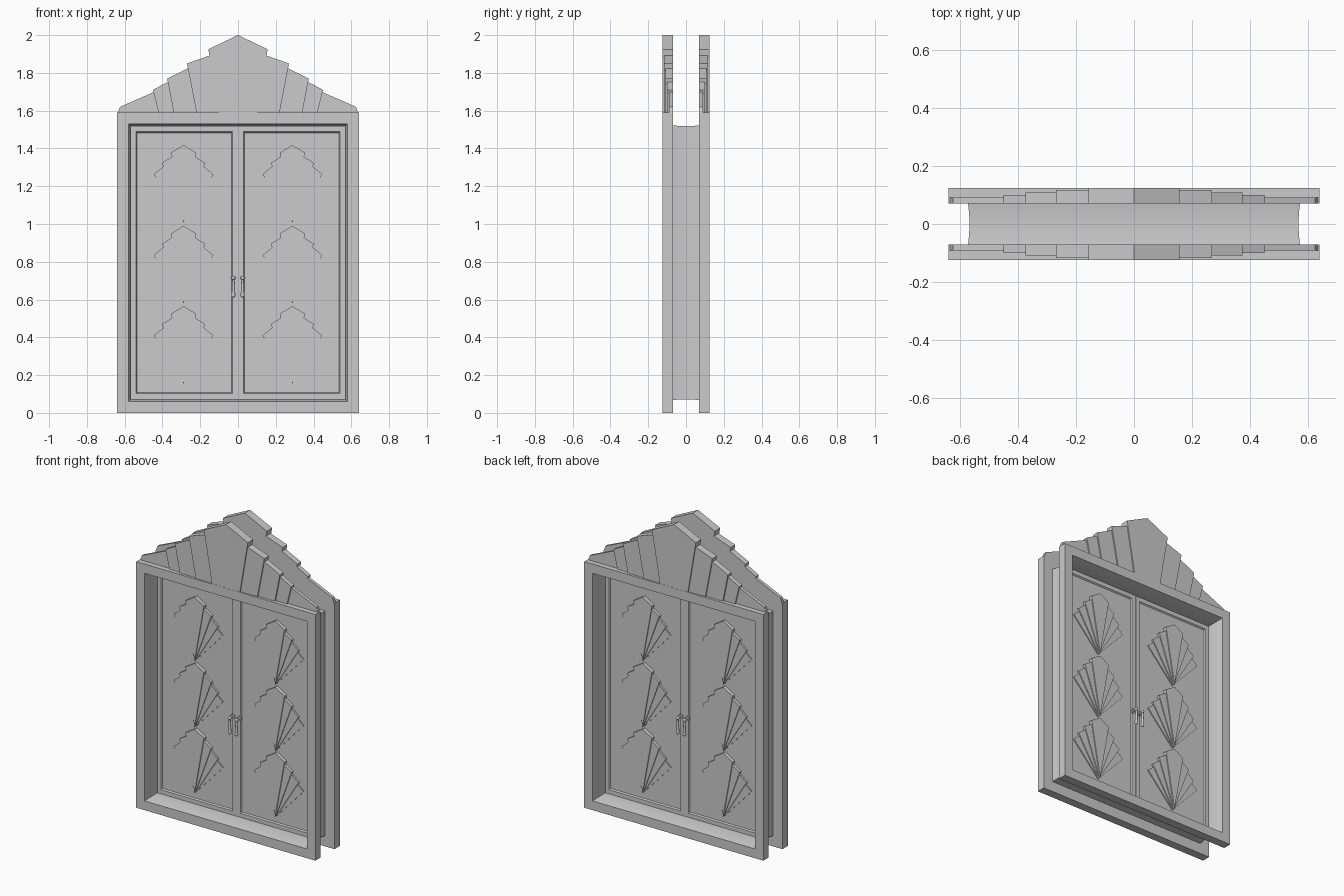
import bpy, bmesh, math
from mathutils import Matrix, Vector

cube = bpy.data.objects.get("Cube")
if cube:
    bpy.data.objects.remove(cube)

grey = bpy.data.materials.new("plain_grey")
grey.use_nodes = True
grey.diffuse_color = (0.6, 0.6, 0.6, 1)
grey.node_tree.nodes["Principled BSDF"].inputs["Base Color"].default_value = (0.6, 0.6, 0.6, 1)


def finish(name, bm, smooth=False):
    bmesh.ops.recalc_face_normals(bm, faces=bm.faces)
    mesh = bpy.data.meshes.new(name)
    bm.to_mesh(mesh)
    bm.free()
    mesh.materials.append(grey)
    ob = bpy.data.objects.new(name, mesh)
    bpy.context.collection.objects.link(ob)
    if smooth:
        bpy.ops.object.select_all(action='DESELECT')
        ob.select_set(True)
        bpy.context.view_layer.objects.active = ob
        bpy.ops.object.shade_smooth_by_angle(angle=math.radians(40))
    return ob


def add_prism(bm, outline, y0, y1):
    """Extrude an (x, z) outline between two depths."""
    a = [bm.verts.new((x, y0, z)) for x, z in outline]
    b = [bm.verts.new((x, y1, z)) for x, z in outline]
    bm.faces.new(a)
    bm.faces.new(b)
    n = len(a)
    for i in range(n):
        j = (i + 1) % n
        bm.faces.new((a[i], a[j], b[j], b[i]))


def mirrored(outline):
    return [(-x, z) for x, z in outline]


def blend(p, q, t):
    return tuple(Vector(p).lerp(Vector(q), t))


WIDTH, HEIGHT, FACE, BACK = 0.64, 1.59, 0.125, 0.07

# Frame: two flat borders joined by a bowed lining, swept round a rectangle
def lining(y, extra=0):
    return (0.075 - 0.015 * (y / FACE) ** 2 - extra, y)

steps = 12
profile = [lining(-FACE + 2 * FACE * i / steps) for i in range(steps + 1)]
profile += [(0, FACE), (0, BACK)]
profile += [lining(BACK - 2 * BACK * i / steps, 0.003) for i in range(steps + 1)]
profile += [(0, -BACK), (0, -FACE)]
bm = bmesh.new()
rings = []
for sx, top in ((-1, 0), (1, 0), (1, 1), (-1, 1)):
    rings.append([bm.verts.new((sx * (WIDTH - t), y, HEIGHT - t if top else t))
                  for t, y in profile])
n = len(profile)
for c in range(4):
    r, q = rings[c], rings[(c + 1) % 4]
    for i in range(n):
        j = (i + 1) % n
        bm.faces.new((r[i], r[j], q[j], q[i]))
finish("door_frame", bm, smooth=True)

# Door leaves with a sunken panel on both faces
DOOR, SUNK = 0.016, 0.008
for side, sx in (("left", 1), ("right", -1)):
    bm = bmesh.new()
    outline = [(0.001, 0.074), (0.568, 0.074), (0.568, 1.516), (0.001, 1.516)]
    add_prism(bm, [(sx * x, z) for x, z in outline], -DOOR, DOOR)
    bmesh.ops.recalc_face_normals(bm, faces=bm.faces)
    big = [f for f in bm.faces if abs(f.normal.y) > 0.9]
    bmesh.ops.inset_individual(bm, faces=big, thickness=0.039)
    bmesh.ops.inset_individual(bm, faces=big, thickness=0.009, depth=-SUNK)
    finish(side + "_door_leaf", bm)

# Fan ornaments: stepped blades spreading from a point
fan_edges = [(0.066, 0.37), (0.114, 0.315), (0.158, 0.255), (0.19, 0.205)]
fan_heights = [0.024, 0.018, 0.012, 0.006]


def fan(name, cx, base, sy):
    bm = bmesh.new()
    e = fan_edges[0]
    blades = [([(0, 0), e, (0, 0.41), (-e[0], e[1])], fan_heights[0])]
    for inner, outer, h in zip(fan_edges, fan_edges[1:], fan_heights[1:]):
        blade = [(0, 0), outer, blend(inner, (0, 0), 0.06)]
        blades += [(blade, h), (mirrored(blade), h)]
    floor = DOOR - SUNK
    for blade, h in blades:
        add_prism(bm, [(cx + x, base + z) for x, z in blade],
                  sy * (floor - 0.002), sy * (floor + h))
    finish(name, bm)


# Stepped crest above the frame
crest_tops = [(0.157, 1.925), (0.27, 1.85), (0.375, 1.77), (0.45, 1.71), (0.625, 1.62)]
crest_feet = [(x, HEIGHT) for x in (0.10, 0.22, 0.34, 0.42, 0.635)]
crest_depths = [0.124, 0.117, 0.109, 0.1, 0.091]


def crest(name, sy):
    bm = bmesh.new()
    t, f = crest_tops[0], crest_feet[0]
    centre = [f, t, (0, 2.0), (-t[0], t[1]), (-f[0], f[1])]
    add_prism(bm, centre, sy * BACK, sy * crest_depths[0])
    for i in range(1, len(crest_tops)):
        start = blend(crest_tops[i - 1], crest_feet[i - 1], 0.1)
        blade = [crest_feet[i - 1], crest_feet[i], crest_tops[i], start]
        for outline in (blade, mirrored(blade)):
            add_prism(bm, outline, sy * BACK, sy * crest_depths[i])
    finish(name, bm)


# Handles: round rose, short stem and a hanging grip
def handle(name, cx, sy):
    bm = bmesh.new()
    turn = Matrix.Rotation(math.pi / 2, 4, 'X')

    def rod(r1, r2, length, place, flat):
        m = Matrix.Translation(place)
        bmesh.ops.create_cone(bm, cap_ends=True, segments=16, radius1=r1, radius2=r2,
                              depth=length, matrix=m @ turn if flat else m)

    def ball(r, place):
        bmesh.ops.create_uvsphere(bm, u_segments=12, v_segments=8, radius=r,
                                  matrix=Matrix.Translation(place))

    grip = sy * 0.05
    rod(0.015, 0.015, 0.008, (cx, sy * (DOOR + 0.003), 0.715), True)
    rod(0.006, 0.006, 0.036, (cx, sy * (DOOR + 0.018), 0.715), True)
    ball(0.011, (cx, grip, 0.715))
    rod(0.01, 0.006, 0.09, (cx, grip, 0.668), False)
    ball(0.011, (cx, grip, 0.622))
    finish(name, bm, smooth=True)


for face, sy in (("front", -1), ("back", 1)):
    crest(face + "_crest", sy)
    for side, sx in (("left", 1), ("right", -1)):
        handle(f"{face}_{side}_handle", sx * 0.024, sy)
        for level, z in (("lower", 0.155), ("middle", 0.58), ("upper", 1.008)):
            fan(f"{face}_{side}_{level}_fan", sx * 0.288, z, sy)
